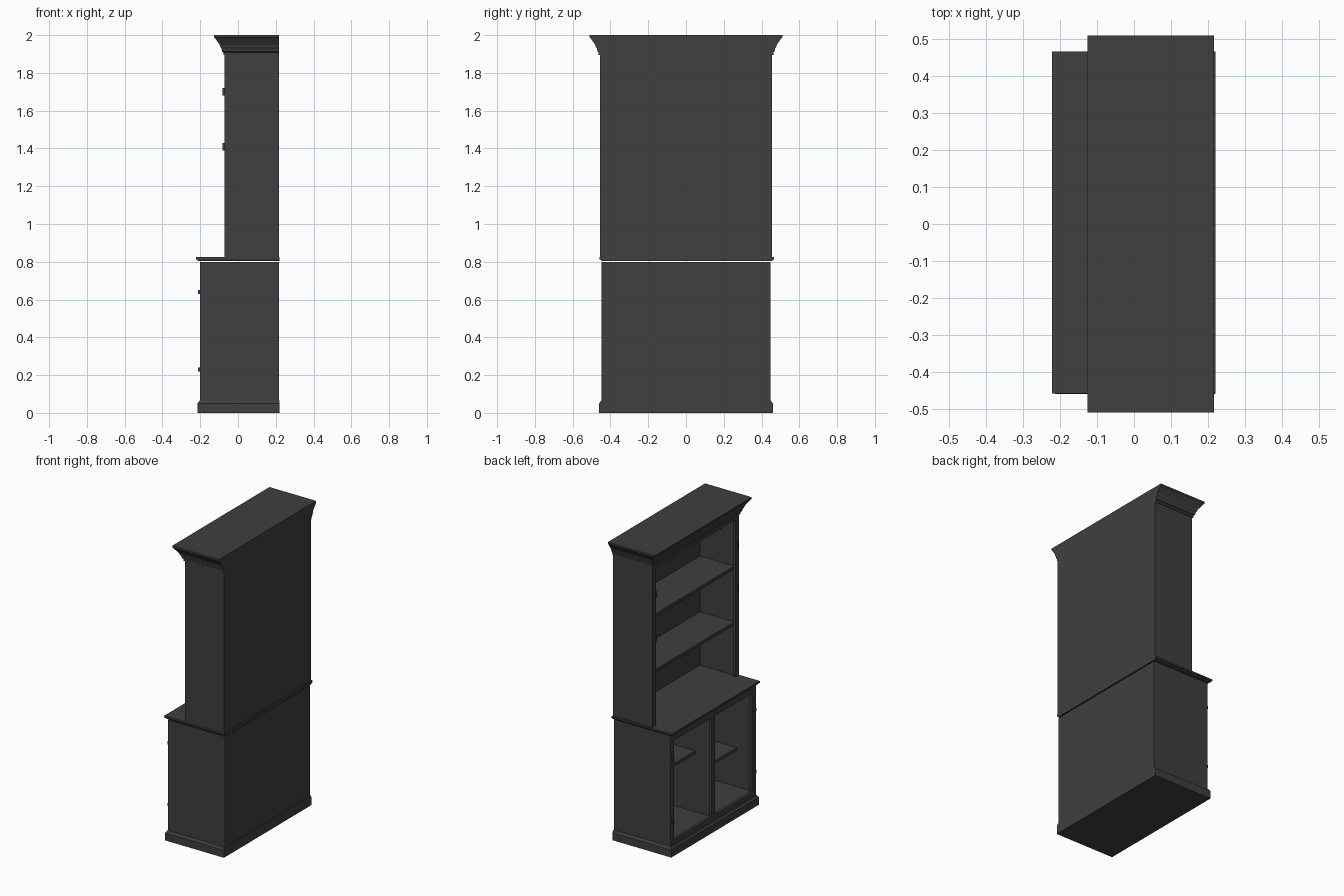
import bpy, bmesh

cube = bpy.data.objects.get("Cube")
if cube:
    bpy.data.objects.remove(cube, do_unlink=True)

# Single dark paint
paint = bpy.data.materials.new("charcoal_paint")
paint.use_nodes = True
color = (0.05, 0.05, 0.05, 1)
paint.diffuse_color = color
bsdf = next(n for n in paint.node_tree.nodes if n.type == 'BSDF_PRINCIPLED')
bsdf.inputs["Base Color"].default_value = color

BACK = 0.217


def loft(name, back, front, half, levels, y_mid=0):
    """Stack rectangular rings; each level is (height, outward offset) with a flat back."""
    bm = bmesh.new()
    rings = []
    for z, o in levels:
        x, y = front - o, half + o
        corners = [(x, -y), (back, -y), (back, y), (x, y)]
        rings.append([bm.verts.new((a, b + y_mid, z)) for a, b in corners])
    for low, high in zip(rings, rings[1:]):
        for i in range(4):
            j = (i + 1) % 4
            bm.faces.new((low[i], low[j], high[j], high[i]))
    bm.faces.new(rings[0][::-1])
    bm.faces.new(rings[-1])
    mesh = bpy.data.meshes.new(name)
    bm.to_mesh(mesh)
    bm.free()
    mesh.materials.append(paint)
    obj = bpy.data.objects.new(name, mesh)
    bpy.context.collection.objects.link(obj)
    return obj


def box(name, x0, x1, y0, y1, z0, z1):
    return loft(name, x1, x0, (y1 - y0) / 2, [(z0, 0), (z1, 0)], (y0 + y1) / 2)


def pair(name, x0, x1, y0, y1, z0, z1):
    box(name + "_left", x0, x1, y0, y1, z0, z1)
    box(name + "_right", x0, x1, -y1, -y0, z0, z1)


def carcass(name, front, half, z0, z1, rail_low, rail_high):
    """Side panels, back, face frame stiles and rails of one cabinet."""
    pair(name + "_side", front + 0.018, BACK, half - 0.02, half, z0, z1)
    box(name + "_back", BACK - 0.015, BACK, -half + 0.02, half - 0.02, z0, z1)
    pair(name + "_stile", front, front + 0.018, half - 0.038, half, z0, z1)
    inner = half - 0.038
    box(name + "_top_rail", front, front + 0.018, -inner, inner, rail_high, z1)
    if rail_low > z0:
        box(name + "_bottom_rail", front, front + 0.018, -inner, inner, z0, rail_low)


# Lower cabinet
loft("plinth", BACK + 0.002, -0.2, 0.446,
     [(0, 0.014), (0.05, 0.014), (0.056, 0.009), (0.066, 0.004), (0.066, 0)])
carcass("lower", -0.2, 0.447, 0.06, 0.798, 0.1, 0.755)
box("lower_floor", -0.182, 0.202, -0.427, 0.427, 0.066, 0.095)
box("lower_ceiling", -0.182, 0.202, -0.427, 0.427, 0.78, 0.798)
box("centre_stile", -0.2, -0.182, -0.02, 0.02, 0.1, 0.755)
box("centre_divider", -0.182, 0.202, -0.01, 0.01, 0.095, 0.78)
box("lower_shelf_left", -0.075, 0.202, 0.01, 0.427, 0.48, 0.5)
box("lower_shelf_right", -0.075, 0.202, -0.427, -0.01, 0.335, 0.355)

# Counter, raised by a thin shadow gap
loft("counter", 0.22, -0.212, 0.452,
     [(0.804, 0), (0.811, 0.004), (0.813, 0.01), (0.825, 0.01)], 0.004)

# Upper bookcase
carcass("upper", -0.072, 0.456, 0.825, 1.9, 0.825, 1.87)
for i, z in enumerate((1.18, 1.55)):
    box(f"upper_shelf_{i + 1}", -0.05, 0.202, -0.436, 0.436, z - 0.02, z)

# Crown moulding
loft("crown", BACK, -0.072, 0.456,
     [(1.895, 0), (1.895, 0.006), (1.908, 0.006), (1.912, 0.012), (1.93, 0.016),
      (1.935, 0.021), (1.945, 0.023), (1.955, 0.029), (1.97, 0.04), (1.983, 0.049),
      (1.988, 0.054), (2, 0.054)])

# Hinges on the face frames
for z in (1.41, 1.7):
    pair("upper_hinge", -0.082, -0.07, 0.421, 0.436, z - 0.02, z + 0.02)
for z in (0.23, 0.64):
    pair("lower_hinge", -0.212, -0.198, 0.422, 0.437, z - 0.01, z + 0.01)
